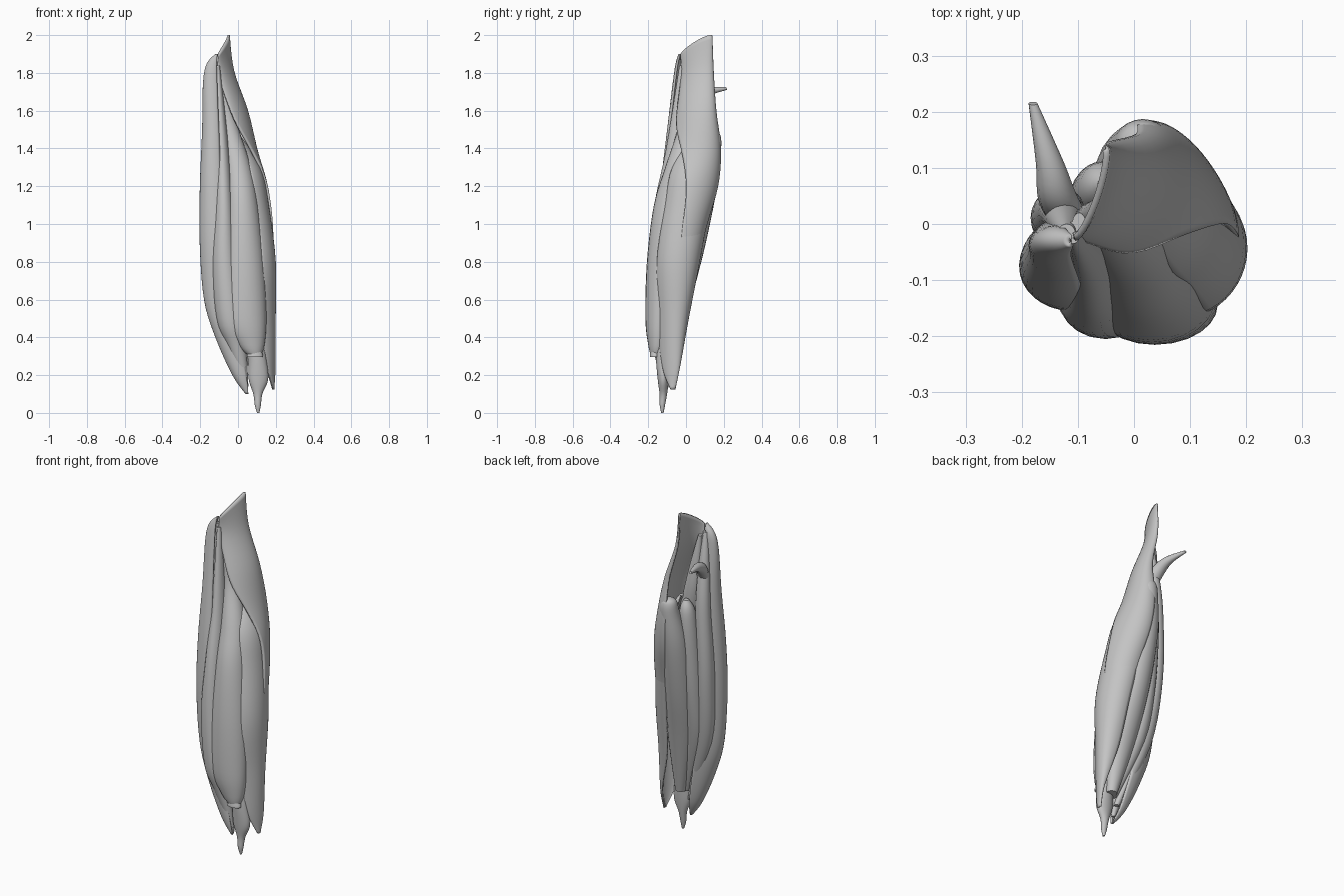
import bpy
import bmesh
from math import cos, sin, radians
from mathutils import Vector

default_cube = bpy.data.objects.get("Cube")
if default_cube:
    bpy.data.objects.remove(default_cube, do_unlink=True)

# One plain grey for the whole bud
grey = bpy.data.materials.new("plain grey")
grey.use_nodes = True
colour = (0.55, 0.55, 0.55, 1)
grey.diffuse_color = colour
grey.node_tree.nodes["Principled BSDF"].inputs["Base Color"].default_value = colour


def smooth_rows(rows, steps=5):
    """Pass a soft spline through the rows of section values."""
    out = []
    last = len(rows) - 1
    for i in range(last):
        before, start = rows[max(i - 1, 0)], rows[i]
        end, after = rows[i + 1], rows[min(i + 2, last)]
        for k in range(steps):
            t = k / steps
            row = []
            for a, b, c, d in zip(before, start, end, after):
                tangent_in, tangent_out = (c - a) / 2, (d - b) / 2
                delta = c - b
                row.append(b + t * tangent_in
                           + t * t * (3 * delta - 2 * tangent_in - tangent_out)
                           + t * t * t * (tangent_in + tangent_out - 2 * delta))
            out.append(row)
    out.append(list(rows[last]))
    return out


def finish(name, bm, thickness=0):
    mesh = bpy.data.meshes.new(name)
    bm.to_mesh(mesh)
    bm.free()
    mesh.materials.append(grey)
    obj = bpy.data.objects.new(name, mesh)
    bpy.context.collection.objects.link(obj)
    if thickness:
        shell = obj.modifiers.new("thickness", "SOLIDIFY")
        shell.thickness = thickness
        shell.offset = -1
    bpy.ops.object.select_all(action="DESELECT")
    obj.select_set(True)
    bpy.context.view_layer.objects.active = obj
    bpy.ops.object.shade_smooth_by_angle(angle=radians(40))


def skin_rings(name, bm, rings):
    """Join closed rings into a capped solid."""
    sides = len(rings[0])
    for low, high in zip(rings, rings[1:]):
        for j in range(sides):
            n = (j + 1) % sides
            bm.faces.new((low[j], low[n], high[n], high[j]))
    bm.faces.new(rings[0][::-1])
    bm.faces.new(rings[-1])
    bmesh.ops.recalc_face_normals(bm, faces=bm.faces)
    finish(name, bm)


def solid(name, rows, sides=24):
    """Closed loft; each row is z, centre x, centre y, radius x, radius y."""
    bm = bmesh.new()
    angles = [radians(360 * j / sides) for j in range(sides)]
    rings = [[bm.verts.new((cx + rx * cos(a), cy + ry * sin(a), z)) for a in angles]
             for z, cx, cy, rx, ry in smooth_rows(rows)]
    skin_rings(name, bm, rings)


def husk(name, rows, thickness=0.012, sides=20):
    """Open curved leaf; rows add start angle, end angle, rim tilt and lean in x."""
    bm = bmesh.new()
    strips = []
    for z, cx, cy, rx, ry, start, end, tilt, lean in smooth_rows(rows):
        strip = []
        for j in range(sides + 1):
            a = radians(start + (end - start) * j / sides)
            strip.append(bm.verts.new((cx + rx * cos(a) + lean * sin(a),
                                       cy + ry * sin(a),
                                       z + tilt * (sin(a) + cos(a) / 2))))
        strips.append(strip)
    for low, high in zip(strips, strips[1:]):
        for j in range(sides):
            bm.faces.new((low[j], low[j + 1], high[j + 1], high[j]))
    finish(name, bm, thickness)


def arc(rows, start, end):
    """Same angles on every row; a sixth row value, if any, is the lean."""
    return [row[:5] + (start, end, 0) + (row[5:] or (0,)) for row in rows]


# Stem with its flared top
solid("stem", [
    (0, .107, -.125, .006, .006),
    (.04, .105, -.125, .016, .014),
    (.1, .105, -.12, .024, .02),
    (.18, .108, -.12, .052, .03),
    (.3, .1, -.12, .05, .04),
    (.42, .07, -.11, .07, .05),
])

# Small lip under the front kernel
solid("stem_lip", [
    (.295, .09, -.165, .042, .026),
    (.305, .09, -.165, .042, .026),
    (.34, .09, -.16, .03, .025),
])

# Kernels and folds inside the husks
solid("front_kernel", [
    (.3, .09, -.16, .03, .025),
    (.36, .07, -.15, .07, .05),
    (.5, .04, -.14, .11, .075),
    (.8, .03, -.115, .11, .092),
    (1.1, .02, -.08, .088, .09),
    (1.3, 0, -.04, .07, .07),
    (1.5, -.045, 0, .05, .045),
    (1.65, -.07, .005, .036, .035),
    (1.84, -.098, 0, .012, .02),
])
solid("back_kernel", [
    (.25, .09, -.08, .03, .03),
    (.6, .05, -.03, .08, .06),
    (.9, .02, .03, .085, .075),
    (1.2, .005, .09, .075, .075),
    (1.4, .015, .132, .056, .054),
    (1.47, .015, .14, .042, .042),
    (1.49, .015, .145, .015, .018),
])
solid("side_kernel", [
    (.25, .06, -.1, .02, .02),
    (.6, -.04, -.04, .055, .05),
    (.9, -.065, .005, .055, .065),
    (1.2, -.06, .045, .055, .06),
    (1.4, -.055, .065, .042, .045),
    (1.47, -.05, .07, .015, .015),
])
solid("rear_fold", [
    (.2, .04, -.1, .015, .015),
    (.6, -.09, -.04, .05, .04),
    (1, -.135, .005, .048, .048),
    (1.4, -.13, .025, .042, .04),
    (1.65, -.125, .01, .032, .03),
    (1.86, -.12, -.015, .015, .015),
])
solid("inner_fold", [
    (.14, .045, -.12, .01, .01),
    (.35, -.005, -.13, .05, .045),
    (.5, -.04, -.13, .075, .073),
    (.8, -.07, -.115, .07, .083),
    (1.1, -.075, -.088, .052, .08),
    (1.4, -.085, -.05, .036, .055),
    (1.84, -.108, -.015, .012, .02),
])

# Outer husks
husk("left_husk", arc([
    (.125, .183, -.07, .01, .014, 0),
    (.25, .163, -.08, .03, .05, .02),
    (.5, .105, -.073, .091, .088, .026),
    (.8, .095, -.045, .105, .118, .005),
    (1.1, .06, .002, .103, .123, 0),
    (1.3, .03, .03, .09, .11, 0),
    (1.48, -.01, .05, .015, .018, 0),
], -72, 100))
husk("right_husk", arc([
    (.1, .05, -.12, .01, .01),
    (.2, .02, -.11, .05, .04),
    (.4, -.03, -.1, .09, .06),
    (.6, -.08, -.09, .1, .065),
    (.9, -.11, -.08, .093, .075),
    (1.2, -.125, -.065, .077, .07),
    (1.5, -.13, -.045, .06, .055),
    (1.75, -.135, -.035, .05, .035),
    (1.85, -.13, -.03, .035, .025),
    (1.9, -.112, -.03, .008, .01),
], 80, 300))

# Tall wrapping blade: merges into the left husk below, slanted rim on top
husk("tall_blade", [
    (.6, .1, -.06, .08, .085, 5, 97, 0, .014),
    (.95, .08, -.022, .107, .122, 0, 99, 0, 0),
    (1.2, .05, .03, .108, .14, -12, 100, 0, -.01),
    (1.4, 0, .05, .1, .135, -35, 98, 0, .02),
    (1.6, -.02, .055, .067, .106, -80, 96, 0, .03),
    (1.8, -.073, .06, .044, .087, -90, 92, .01, .03),
    (1.945, -.077, .055, .02, .085, -90, 90, .05, .027),
])

# Thin hooked tip curling out at the back
path = [(-.11, 0, 1.58), (-.135, .045, 1.66), (-.15, .11, 1.7), (-.18, .215, 1.718)]
widths = [.04, .036, .025, .008]
hook = bmesh.new()
hook_rings = []
for x, y, z, w in smooth_rows([p + (w,) for p, w in zip(path, widths)]):
    ring = []
    for j in range(12):
        a = radians(30 * j)
        offset = Vector((cos(a), -sin(a) * .35, sin(a) * .9)) * w
        ring.append(hook.verts.new(Vector((x, y, z)) + offset))
    hook_rings.append(ring)
skin_rings("hooked_tip", hook, hook_rings)
